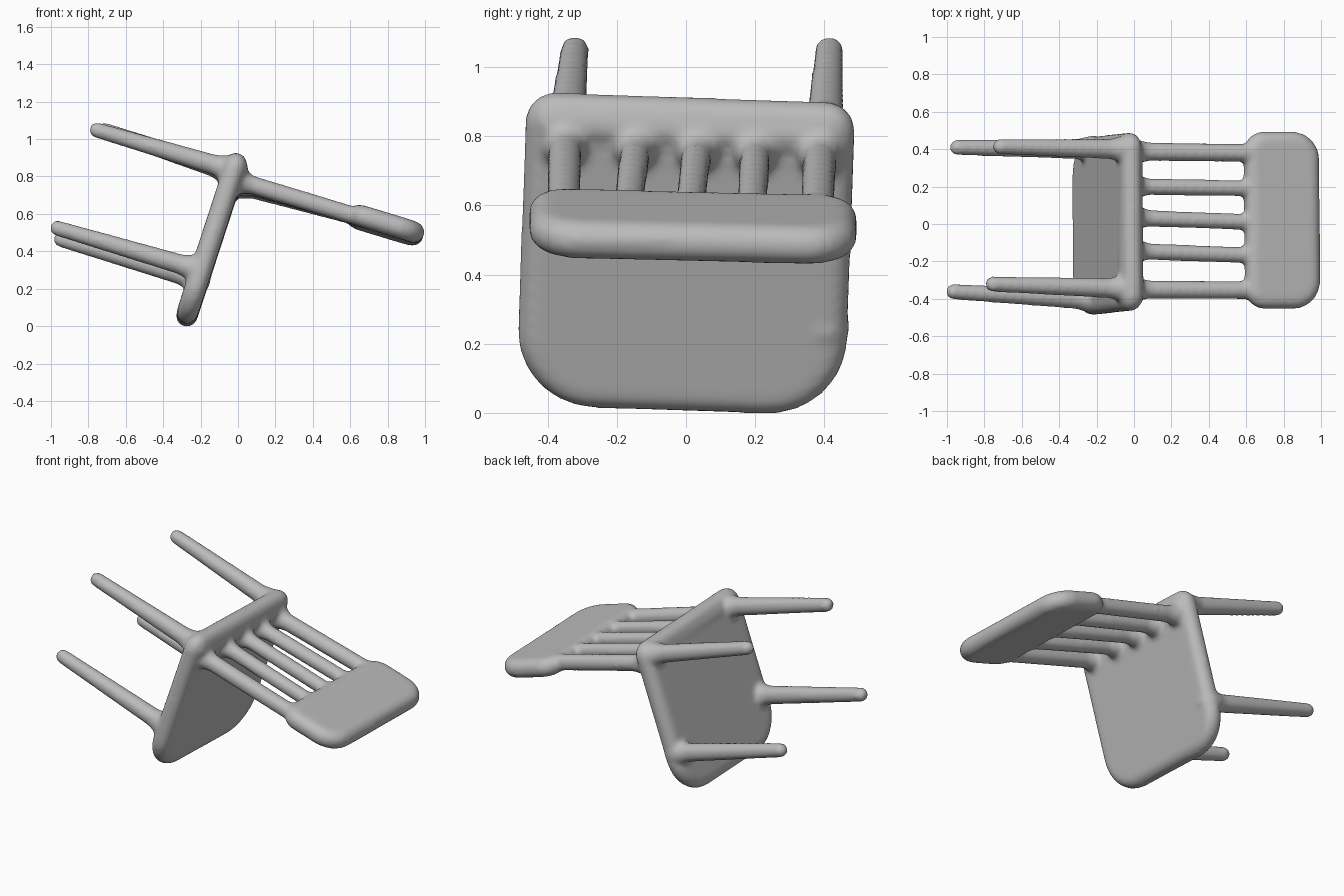
import bpy, bmesh, math
from mathutils import Vector, Matrix

if "Cube" in bpy.data.objects:
    bpy.data.objects.remove(bpy.data.objects["Cube"])

grey = bpy.data.materials.new("plain grey")
grey.diffuse_color = (0.5, 0.5, 0.5, 1)
grey.use_nodes = True
grey.node_tree.nodes["Principled BSDF"].inputs["Base Color"].default_value = grey.diffuse_color
bm = bmesh.new()


def capsule(a, b, r0, r1):
    """Round-ended rod from a to b, radius r0 at a and r1 at b."""
    a, b = Vector(a), Vector(b)
    d = b - a
    verts = bmesh.ops.create_uvsphere(bm, u_segments=20, v_segments=12, radius=1)["verts"]
    turn = d.to_track_quat('Z', 'Y')
    for v in verts:
        top = v.co.z > 1e-4
        p = v.co * (r1 if top else r0)
        if top:
            p.z += d.length
        v.co = a + turn @ p


def rod(a, b, r0, r1):
    """Rod whose ends stay inside the given end points."""
    a, b = Vector(a), Vector(b)
    capsule(a, b - (b - a).normalized() * r1, r0, r1)


def slab(origin, across, along, width, length, thick, r_near, r_far):
    """Pillow-edged board with rounded corners, built from stacked outlines."""
    v = Vector(along).normalized()
    u = Vector(across)
    u = (u - v * u.dot(v)).normalized()
    n = u.cross(v)
    rings = []
    steps = 8
    for i in range(steps + 1):
        t = -math.pi / 2 + math.pi * i / steps
        h = thick / 2 * math.sin(t)
        inset = thick / 2 * (1 - math.cos(t))
        ring = []
        for sx, far, start in ((1, 0, -90), (1, 1, 0), (-1, 1, 90), (-1, 0, 180)):
            r = r_far if far else r_near
            cx = sx * (width / 2 - r)
            cy = length - r if far else r
            for k in range(9):
                ang = math.radians(start + k * 90 / 8)
                e = r - inset
                ring.append(bm.verts.new(Vector(origin) + u * (cx + e * math.cos(ang))
                                         + v * (cy + e * math.sin(ang)) + n * h))
        rings.append(ring)
    for lo, hi in zip(rings, rings[1:]):
        m = len(lo)
        for k in range(m):
            bm.faces.new((lo[k], lo[(k + 1) % m], hi[(k + 1) % m], hi[k]))
    bm.faces.new(rings[0][::-1])
    bm.faces.new(rings[-1])


# seat board, standing on its front edge
slab((-0.29, -0.018, 0.008), (-0.01, 1, -0.045), (0.31, 0.035, 0.95),
     0.955, 0.95, 0.115, 0.23, 0.085)

# thick rear rail of the seat
capsule((-0.015, -0.385, 0.845), (-0.02, 0.395, 0.805), 0.068, 0.068)

# head panel of the backrest
slab((0.59, 0.02, 0.6), (-0.02, 1, -0.02), (0.957, 0, -0.29),
     0.95, 0.42, 0.115, 0.11, 0.15)

# five backrest spindles, flared where they meet the rail
for y0, y1, r in ((-0.35, -0.355, 0.05), (-0.145, -0.17, 0.045), (0.033, 0.008, 0.045),
                  (0.2, 0.19, 0.045), (0.387, 0.38, 0.05)):
    z0 = 0.765 - 0.035 * y0
    capsule((0.0, y0, z0), (0.68, y1, 0.573), r, r)
    capsule((0.0, y0, z0), (0.07, y0, z0 - 0.022), 0.07, r)

# four legs, flared at the seat
for base, tip in (((-0.05, -0.345, 0.84), (-0.795, -0.32, 1.06)),
                  ((-0.05, 0.40, 0.825), (-0.755, 0.415, 1.06)),
                  ((-0.22, -0.405, 0.305), (-1.005, -0.36, 0.535)),
                  ((-0.22, 0.40, 0.25), (-0.985, 0.41, 0.475))):
    rod(base, tip, 0.056, 0.043)
    b, t = Vector(base), Vector(tip)
    capsule(b, b.lerp(t, 0.1), 0.075, 0.055)

# fuse everything into one softly blended body
bmesh.ops.recalc_face_normals(bm, faces=bm.faces)
mesh = bpy.data.meshes.new("chair")
bm.to_mesh(mesh)
bm.free()
mesh.materials.append(grey)
chair = bpy.data.objects.new("chair", mesh)
bpy.context.collection.objects.link(chair)
fuse = chair.modifiers.new("fuse", 'REMESH')
fuse.mode = 'VOXEL'
fuse.voxel_size = 0.014
fuse.use_smooth_shade = True
soften = chair.modifiers.new("soften", 'SMOOTH')
soften.factor = 0.5
soften.iterations = 8
for p in mesh.polygons:
    p.use_smooth = True
